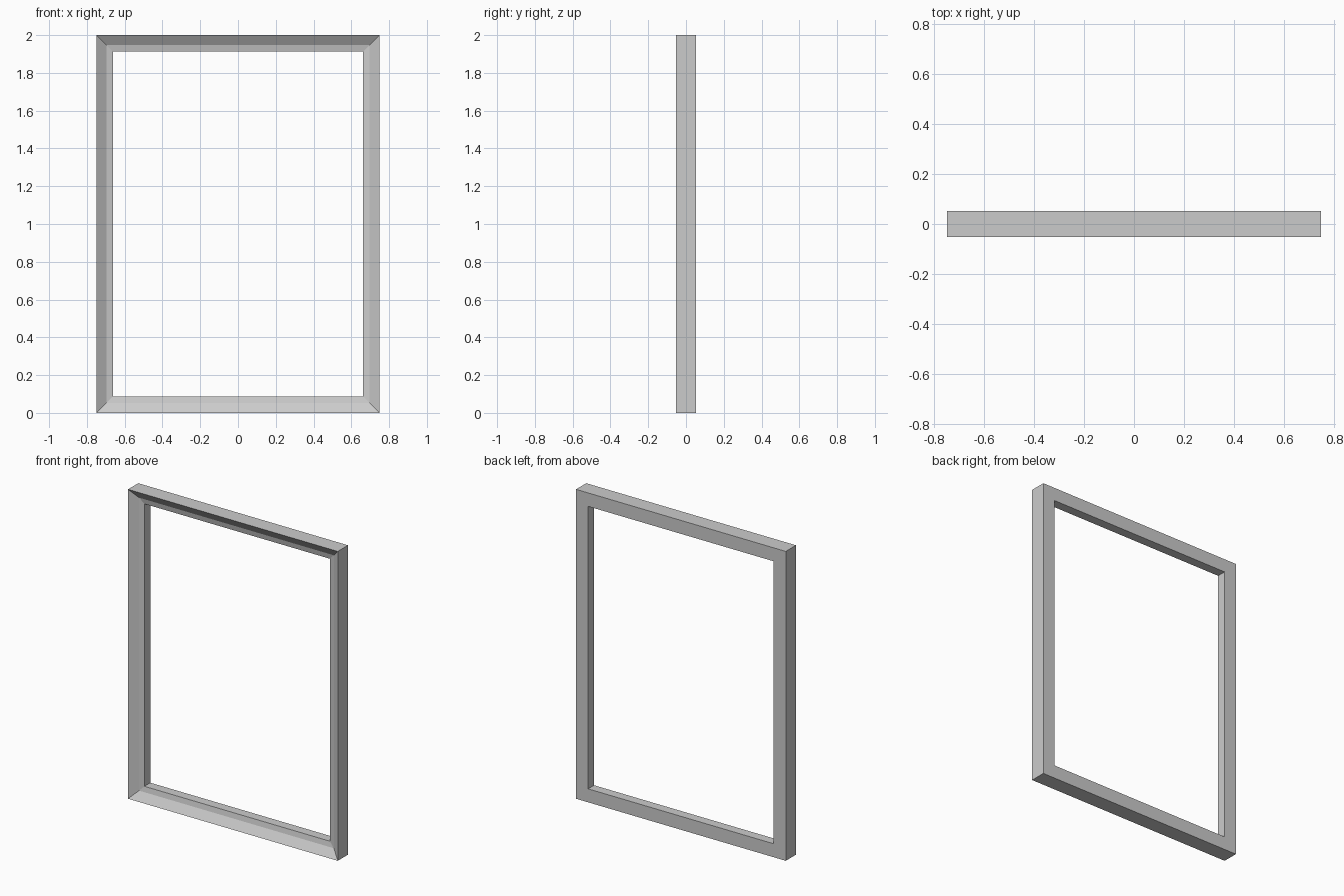
import bpy, bmesh

if "Cube" in bpy.data.objects:
    bpy.data.objects.remove(bpy.data.objects["Cube"])

W, H = 0.75, 1.0   # half width, half height
# moulding section: (inset from the outer edge, y)
profile = [(0, 0.052), (0, -0.052), (0.053, -0.016), (0.087, -0.009), (0.087, 0.052)]

# mitred frame: sweep the section round the four corners
bm = bmesh.new()
rings = [[bm.verts.new((sx * (W - i), y, H + sz * (H - i))) for i, y in profile]
         for sx, sz in ((-1, -1), (1, -1), (1, 1), (-1, 1))]
n = len(profile)
for a in range(4):
    r, s = rings[a], rings[(a + 1) % 4]
    for k in range(n):
        j = (k + 1) % n
        bm.faces.new((r[k], s[k], s[j], r[j]))
bmesh.ops.recalc_face_normals(bm, faces=bm.faces)
mesh = bpy.data.meshes.new("picture_frame")
bm.to_mesh(mesh)
bm.free()
bpy.context.collection.objects.link(bpy.data.objects.new("picture_frame", mesh))
